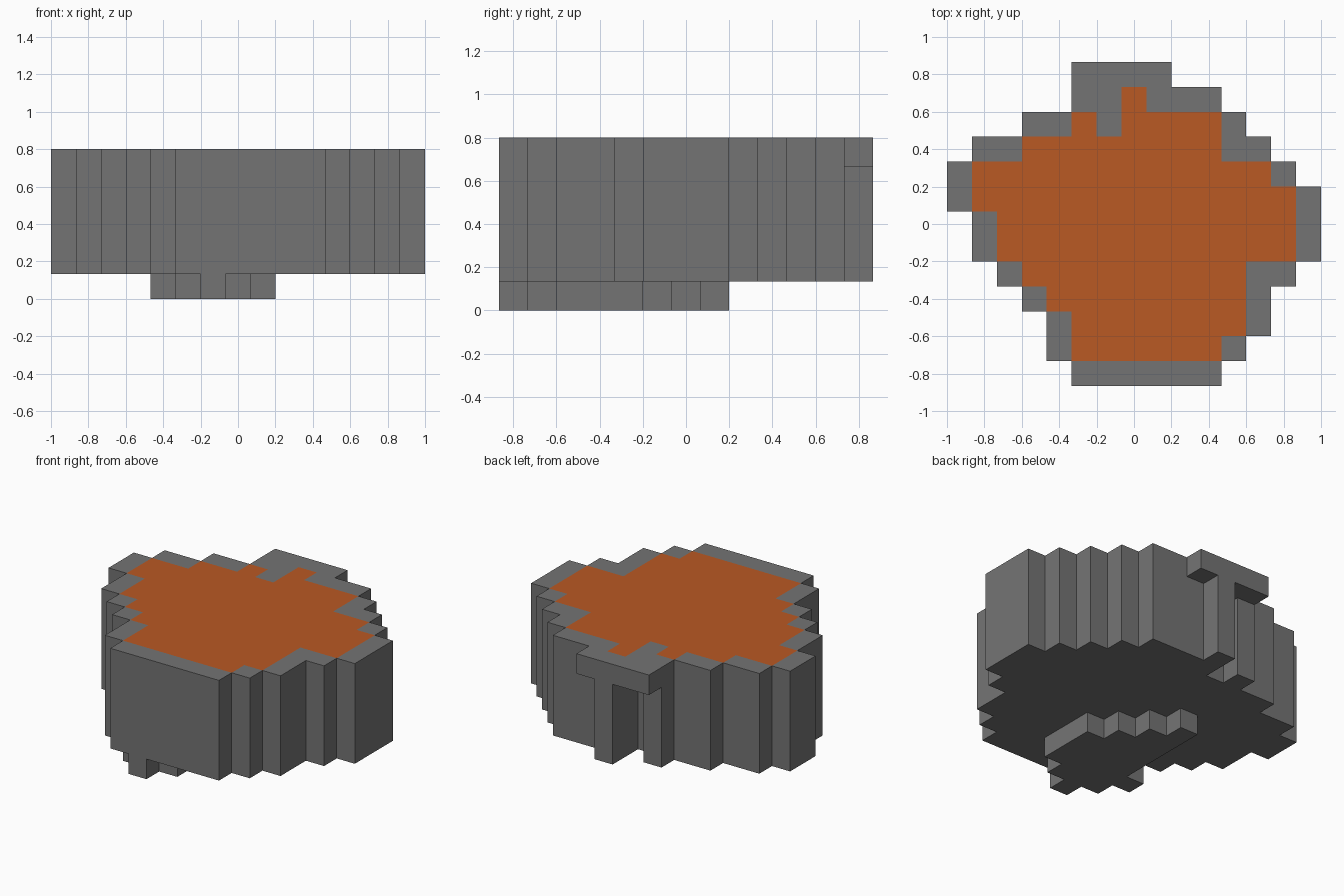
import bpy
import bmesh
from mathutils import Vector

cube = bpy.data.objects.get("Cube")
if cube:
    bpy.data.objects.remove(cube, do_unlink=True)

CELL = 2 / 15
ORIGIN = Vector((-1, -6.5 * CELL, 0))
TOP_LAYER = 5


def make_material(name, colour):
    mat = bpy.data.materials.new(name)
    mat.use_nodes = True
    mat.diffuse_color = colour
    mat.node_tree.nodes["Principled BSDF"].inputs["Base Color"].default_value = colour
    return mat


stone = make_material("grey stone", (0.175, 0.175, 0.175, 1))
molten = make_material("molten orange", (0.49, 0.1, 0.017, 1))


def plan(rows):
    """Turn (first, end) spans, listed front to back, into plan cells."""
    return {(i, j) for j, (a, b) in enumerate(rows) for i in range(a, b)}


# Plan shapes in whole blocks
body_plan = plan([(5, 11), (4, 12), (4, 13), (3, 13), (2, 14), (1, 15), (1, 15),
                  (0, 15), (0, 14), (1, 13), (3, 12), (5, 11), (5, 9)])
pool_plan = plan([(0, 0), (5, 11), (5, 12), (4, 12), (3, 12), (2, 14), (2, 14),
                  (1, 14), (1, 13), (3, 11), (5, 11), (7, 8)]) - {(6, 10)}
foot_plan = plan([(6, 7), (5, 8), (4, 9), (5, 9), (5, 9), (5, 8), (5, 7), (5, 6)])

# The back ledge overhangs these cells, so only the top layer exists there
ledge_plan = {(6, 11), (5, 12), (6, 12), (8, 12)}

foot_cells = {(i, j, 0) for i, j in foot_plan}
body_cells = {(i, j, k) for i, j in body_plan for k in range(1, TOP_LAYER + 1)
              if k == TOP_LAYER or (i, j) not in ledge_plan}
solid = foot_cells | body_cells


def make_part(name, cells):
    """Skin the exposed sides of the blocks, then merge the walls into panels."""
    bm = bmesh.new()
    corners = {}

    def corner(p):
        key = tuple(round(c) for c in p)
        if key not in corners:
            corners[key] = bm.verts.new(ORIGIN + Vector(key) * CELL)
        return corners[key]

    for cell in sorted(cells):
        for axis in range(3):
            for side in (0, 1):
                n = Vector((0, 0, 0))
                n[axis] = 2 * side - 1
                if tuple(round(c) for c in Vector(cell) + n) in solid:
                    continue
                u, v = Vector((0, 0, 0)), Vector((0, 0, 0))
                u[(axis + 1) % 3] = v[(axis + 2) % 3] = 1
                if not side:
                    u, v = v, u
                base = Vector(cell)
                base[axis] += side
                face = bm.faces.new([corner(p) for p in (base, base + u, base + u + v, base + v)])
                # Molten pool: the inner blocks of the top surface
                if n.z > 0 and cell[2] == TOP_LAYER and cell[:2] in pool_plan:
                    face.material_index = 1
    bm.normal_update()
    inner = [e for e in bm.edges if len(e.link_faces) == 2
             and all(abs(f.normal.z) < 0.1 for f in e.link_faces)
             and e.link_faces[0].normal.dot(e.link_faces[1].normal) > 0.9]
    bmesh.ops.dissolve_edges(bm, edges=inner, use_verts=True)
    mesh = bpy.data.meshes.new(name)
    bm.to_mesh(mesh)
    bm.free()
    mesh.materials.append(stone)
    mesh.materials.append(molten)
    obj = bpy.data.objects.new(name, mesh)
    bpy.context.collection.objects.link(obj)
    return obj


make_part("rock_basin", body_cells)
make_part("stepped_foot", foot_cells)
